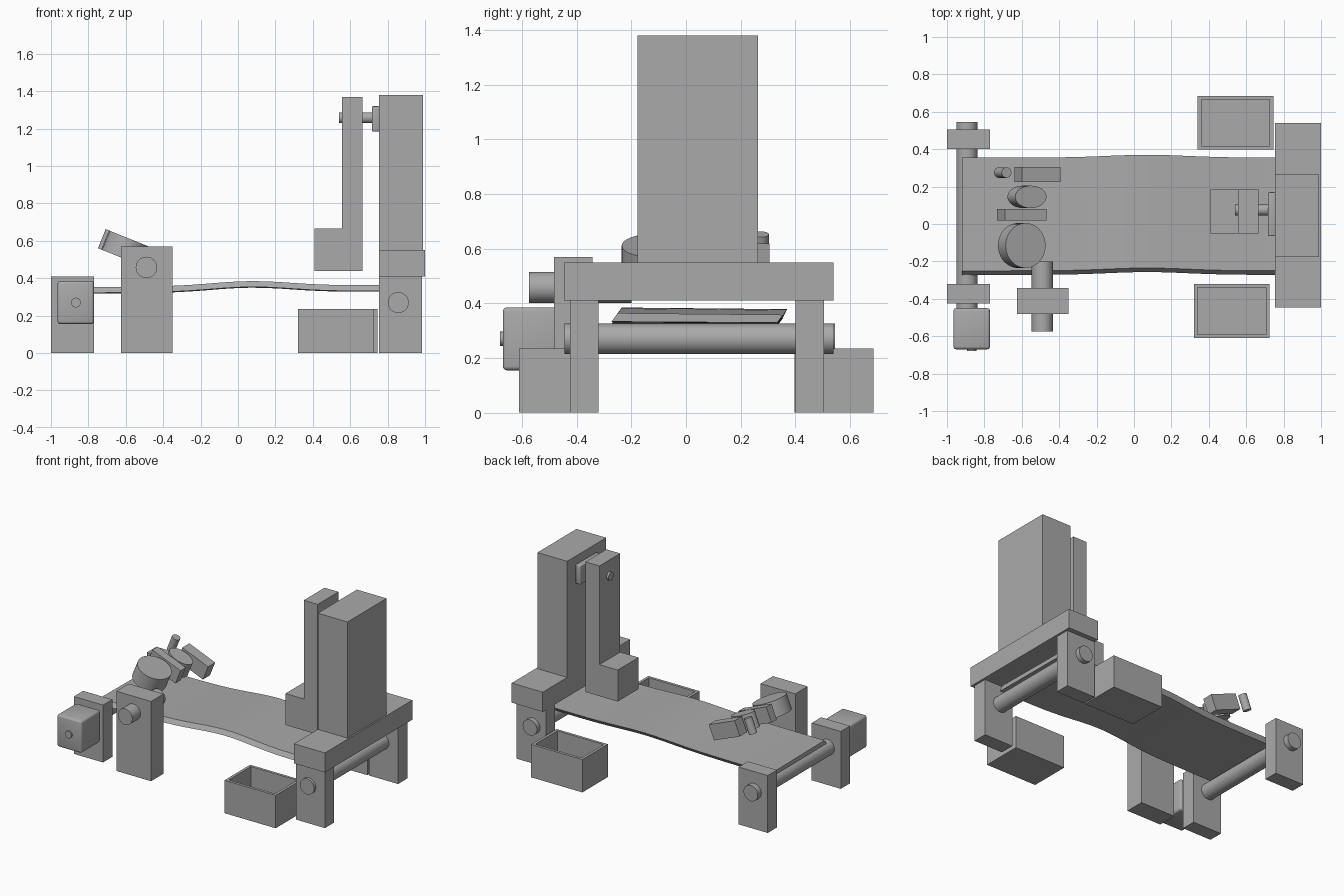
import bpy, bmesh, math
from mathutils import Matrix, Vector

cube = bpy.data.objects.get("Cube")
if cube:
    bpy.data.objects.remove(cube, do_unlink=True)

grey = bpy.data.materials.new("machine grey")
grey.use_nodes = True
colour = (0.4, 0.4, 0.4, 1)
grey.diffuse_color = colour
grey.node_tree.nodes["Principled BSDF"].inputs["Base Color"].default_value = colour


def finish(name, bm, smooth=False):
    bmesh.ops.recalc_face_normals(bm, faces=bm.faces)
    mesh = bpy.data.meshes.new(name)
    bm.to_mesh(mesh)
    bm.free()
    mesh.materials.append(grey)
    obj = bpy.data.objects.new(name, mesh)
    bpy.context.collection.objects.link(obj)
    if smooth:
        bpy.ops.object.select_all(action="DESELECT")
        obj.select_set(True)
        bpy.context.view_layer.objects.active = obj
        bpy.ops.object.shade_smooth_by_angle(angle=math.radians(35))
    return obj


def box_mesh(x, y, z):
    bm = bmesh.new()
    size = [b - a for a, b in (x, y, z)]
    mid = [(a + b) / 2 for a, b in (x, y, z)]
    bmesh.ops.create_cube(bm, size=1, matrix=Matrix.Translation(mid) @ Matrix.Diagonal((*size, 1)))
    return bm


def box(name, x, y, z, bevel=0):
    bm = box_mesh(x, y, z)
    if bevel:
        bmesh.ops.bevel(bm, geom=bm.edges[:], offset=bevel, segments=3, profile=0.5, affect="EDGES")
    return finish(name, bm, bevel > 0)


def rod(name, start, end, radius):
    a, b = Vector(start), Vector(end)
    turn = (b - a).to_track_quat("Z", "Y").to_matrix().to_4x4()
    bm = bmesh.new()
    bmesh.ops.create_cone(bm, cap_ends=True, segments=32, radius1=radius, radius2=radius,
                          depth=(b - a).length, matrix=Matrix.Translation((a + b) / 2) @ turn)
    return finish(name, bm, True)


def bin_box(name, x, y, height, wall):
    # Open tray: inset the top face and push it down
    bm = box_mesh(x, y, (0, height))
    top = max(bm.faces, key=lambda f: f.calc_center_median().z)
    bmesh.ops.inset_region(bm, faces=[top], thickness=wall)
    floor = bmesh.ops.extrude_face_region(bm, geom=[top])
    verts = [v for v in floor["geom"] if isinstance(v, bmesh.types.BMVert)]
    bmesh.ops.translate(bm, verts=verts, vec=(0, 0, wall - height))
    if top.is_valid:
        bmesh.ops.delete(bm, geom=[top], context="FACES_ONLY")
    return finish(name, bm)


# Conveyor frame and rollers
for side, y in (("right", (-0.425, -0.32)), ("left", (0.4, 0.505))):
    box(f"infeed_post_{side}", (-1, -0.77), y, (0, 0.41))
    box(f"outfeed_post_{side}", (0.755, 0.985), y, (0, 0.41))
rod("infeed_roller", (-0.893, -0.46, 0.27), (-0.893, 0.545, 0.27), 0.056)
rod("outfeed_roller", (0.857, -0.445, 0.27), (0.857, 0.54, 0.27), 0.056)

# Drive motor
box("motor", (-0.965, -0.77), (-0.67, -0.45), (0.155, 0.385), 0.015)
rod("motor_shaft", (-0.867, -0.68, 0.27), (-0.867, -0.64, 0.27), 0.026)

# Belt: a wavy sheet with slanted edges
bm = bmesh.new()
rings = []
for i in range(25):
    x = -0.92 + 1.82 * i / 24
    hump = math.exp(-((x - 0.07) / 0.3) ** 2)
    z = 0.352 + 0.012 * (x + 0.92) / 1.82 + 0.026 * hump
    shift = 0.015 * hump
    section = ((-0.272, z - 0.031), (-0.25, z), (0.355, z - 0.006), (0.333, z - 0.035))
    rings.append([bm.verts.new((x, y + shift, h)) for y, h in section])
for a, b in zip(rings, rings[1:]):
    for k in range(4):
        n = (k + 1) % 4
        bm.faces.new((a[k], a[n], b[n], b[k]))
bm.faces.new(rings[0])
bm.faces.new(rings[-1])
finish("belt", bm, True)

# Press tower: bridge, column and L-shaped arm
box("bridge", (0.755, 1), (-0.447, 0.54), (0.41, 0.55))
box("column", (0.755, 0.99), (-0.177, 0.264), (0.55, 1.38))
box("column_bracket", (0.717, 0.756), (-0.065, 0.17), (1.185, 1.32), 0.006)
rod("arm_shaft", (0.54, 0.075, 1.258), (0.757, 0.075, 1.258), 0.029)
profile = ((0.41, 0.44), (0.665, 0.44), (0.665, 1.37), (0.555, 1.37), (0.555, 0.665), (0.41, 0.665))
bm = bmesh.new()
face = bm.faces.new([bm.verts.new((x, -0.05, z)) for x, z in profile])
side = bmesh.ops.extrude_face_region(bm, geom=[face])
bmesh.ops.translate(bm, vec=(0, 0.235, 0),
                    verts=[v for v in side["geom"] if isinstance(v, bmesh.types.BMVert)])
finish("press_arm", bm)

# Sorting bins
bin_box("left_bin", (0.34, 0.745), (0.397, 0.685), 0.235, 0.028)
bin_box("right_bin", (0.32, 0.725), (-0.61, -0.32), 0.235, 0.028)

# Sensor stand with its barrel
box("sensor_post", (-0.625, -0.35), (-0.482, -0.342), (0, 0.57))
rod("sensor_barrel", (-0.49, -0.575, 0.458), (-0.49, -0.2, 0.458), 0.057)

# Tilted plain pads above the belt
tilt = Matrix.Translation((-0.6, 0, 0.56)) @ Matrix.Rotation(math.radians(22), 4, "Y")


def pad(name, along, y, length, width, sides):
    bm = bmesh.new()
    turn = Matrix.Rotation(math.pi / 4 if sides == 4 else 0, 4, "Z")
    radius = math.sqrt(0.5) if sides == 4 else 0.5
    bmesh.ops.create_cone(bm, cap_ends=True, segments=sides, radius1=radius, radius2=radius, depth=1,
                          matrix=tilt @ Matrix.Translation((along, y, 0))
                          @ Matrix.Diagonal((length, width, 0.11, 1)) @ turn)
    finish(name, bm, sides > 4)


pad("large_oval_pad", 0.0, -0.115, 0.23, 0.24, 40)
pad("narrow_pad", 0.0, 0.05, 0.24, 0.06, 4)
pad("small_oval_pad", 0.03, 0.145, 0.18, 0.12, 40)
pad("end_pad", 0.09, 0.265, 0.22, 0.08, 4)
rod("end_peg", tilt @ Vector((-0.11, 0.275, -0.055)), tilt @ Vector((-0.11, 0.275, 0.055)), 0.028)
